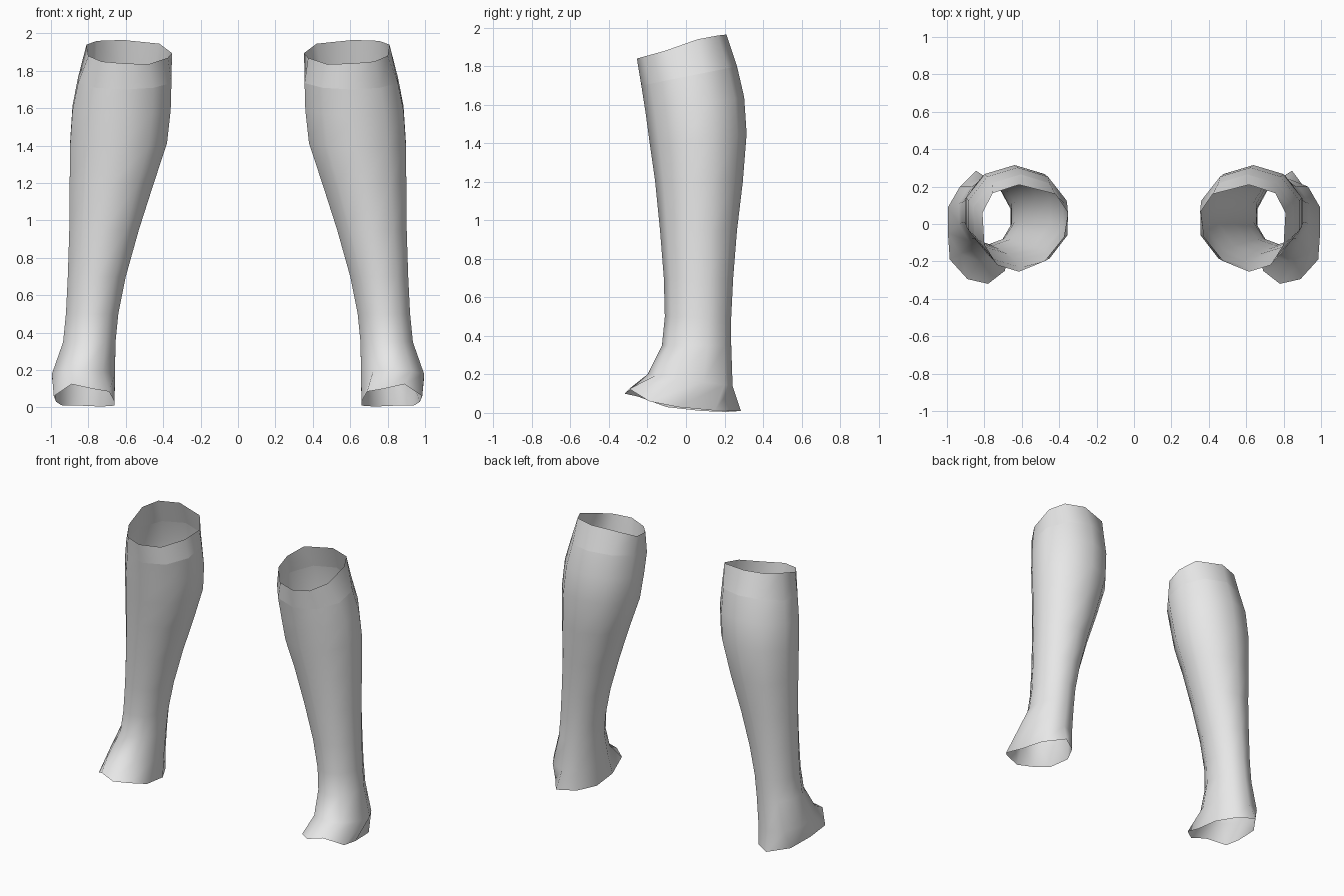
import bpy, bmesh, math

cube = bpy.data.objects.get("Cube")
if cube:
    bpy.data.objects.remove(cube, do_unlink=True)

SIDES = 10

grey = bpy.data.materials.new("light grey")
grey.use_nodes = True
colour = (0.8, 0.8, 0.8, 1)
grey.diffuse_color = colour
grey.node_tree.nodes["Principled BSDF"].inputs["Base Color"].default_value = colour

# Flared hem over the foot, from the toe round the outer side
foot_hem = [(.78, -.32, .10), (.89, -.295, .125), (.985, -.19, .06), (.972, -.04, .03),
            (.945, .15, .012), (.845, .285, .01), (.73, .21, .005), (.66, .08, .01),
            (.66, -.10, .03), (.69, -.25, .085)]

# Slanted opening below the knee, same order
top_rim = [(.615, -.255, 1.84), (.73, -.22, 1.85), (.80, -.11, 1.88), (.81, .06, 1.94),
           (.755, .165, 1.96), (.615, .21, 1.965), (.42, .16, 1.945), (.353, .06, 1.895),
           (.375, -.07, 1.87), (.48, -.20, 1.835)]

# Leg sections: height, x min, x max, y min, y max, slant towards the back
sections = [
    (.17, .658, .995, -.20, .242, -.03),
    (.35, .655, .935, -.125, .235, 0),
    (.50, .640, .920, -.11, .235, 0),
    (.70, .600, .910, -.115, .245, 0),
    (.95, .530, .902, -.135, .265, 0),
    (1.20, .450, .900, -.16, .295, 0),
    (1.42, .380, .897, -.187, .315, .03),
    (1.60, .360, .885, -.21, .302, .04),
    (1.75, .356, .855, -.232, .265, .05),
]


def oval(z, x0, x1, y0, y1, slant):
    """Ten-sided section filling the given extents, starting at the front."""
    rx = (x1 - x0) / 2 / math.cos(math.radians(18))
    ry = (y1 - y0) / 2
    ring = []
    for i in range(SIDES):
        a = math.tau * i / SIDES - math.pi / 2
        ring.append(((x0 + x1) / 2 + rx * math.cos(a),
                     (y0 + y1) / 2 + ry * math.sin(a),
                     z + slant * math.sin(a)))
    return ring


def build_leg(name, side):
    """Loft an open tube through all rings; side is +1 or -1."""
    bm = bmesh.new()
    outlines = [foot_hem] + [oval(*s) for s in sections] + [top_rim]
    rings = [[bm.verts.new((side * x, y, z)) for x, y, z in ring] for ring in outlines]
    for low, high in zip(rings, rings[1:]):
        for i in range(SIDES):
            j = (i + 1) % SIDES
            quad = [low[i], low[j], high[j], high[i]]
            face = bm.faces.new(quad if side > 0 else quad[::-1])
            face.smooth = True
    # Crease under the cuff
    for i in range(SIDES):
        bm.edges.get((rings[-2][i], rings[-2][(i + 1) % SIDES])).smooth = False
    mesh = bpy.data.meshes.new(name)
    bm.to_mesh(mesh)
    bm.free()
    mesh.materials.append(grey)
    obj = bpy.data.objects.new(name, mesh)
    bpy.context.collection.objects.link(obj)


build_leg("left_legging", 1)
build_leg("right_legging", -1)
